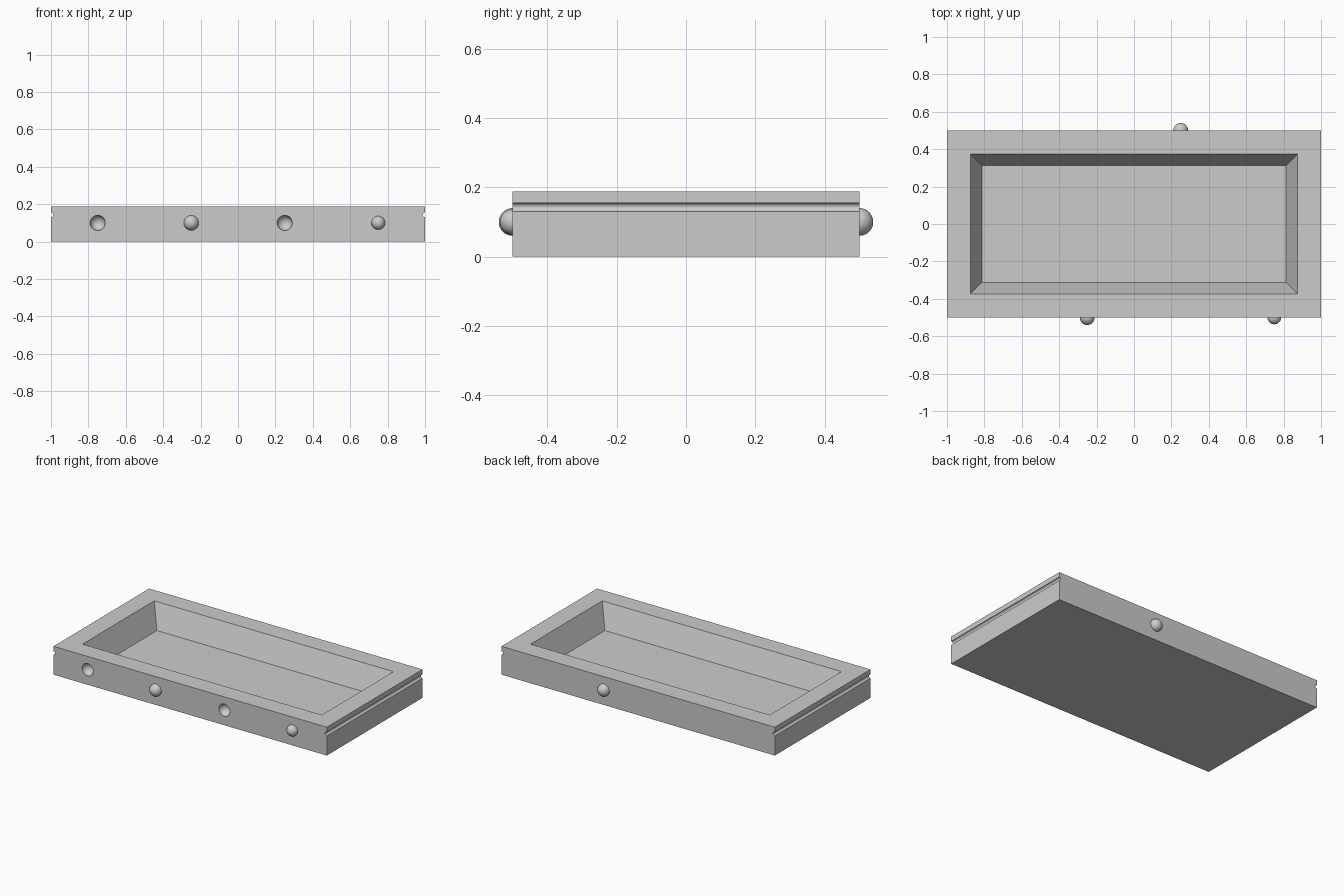
import bpy, bmesh, math
from mathutils import Matrix

if "Cube" in bpy.data.objects:
    bpy.data.objects.remove(bpy.data.objects["Cube"])

HEIGHT, FLOOR = 0.1875, 0.0313
GROOVE_Z, GROOVE_R = 0.1425, 0.0125
PIN_Z = 0.1

grey = bpy.data.materials.new("plain grey")
grey.diffuse_color = (0.6, 0.6, 0.6, 1)
grey.use_nodes = True
grey.node_tree.nodes["Principled BSDF"].inputs["Base Color"].default_value = grey.diffuse_color


def make_object(name, bm):
    bmesh.ops.recalc_face_normals(bm, faces=bm.faces)
    mesh = bpy.data.meshes.new(name)
    bm.to_mesh(mesh)
    bm.free()
    mesh.materials.append(grey)
    obj = bpy.data.objects.new(name, mesh)
    bpy.context.collection.objects.link(obj)
    return obj


def sphere(name, x, y, radius):
    bm = bmesh.new()
    bmesh.ops.create_uvsphere(bm, u_segments=32, v_segments=16, radius=radius,
                              matrix=Matrix.Translation((x, y, PIN_Z)))
    return bm, name


def smooth(obj):
    bpy.ops.object.select_all(action='DESELECT')
    obj.select_set(True)
    bpy.context.view_layer.objects.active = obj
    bpy.ops.object.shade_smooth_by_angle(angle=math.radians(30))


# Tray block: end profile with a round groove on each end, extruded front to back
half = [(1, 0)]
for i in range(13):
    a = math.pi * i / 12
    half.append((1 - GROOVE_R * math.sin(a), GROOVE_Z - GROOVE_R * math.cos(a)))
half.append((1, HEIGHT))
profile = half + [(-x, z) for x, z in reversed(half)]
bm = bmesh.new()
face = bm.faces.new([bm.verts.new((x, -0.5, z)) for x, z in profile])
ext = bmesh.ops.extrude_face_region(bm, geom=[face])
bmesh.ops.translate(bm, vec=(0, 1, 0),
                    verts=[v for v in ext["geom"] if isinstance(v, bmesh.types.BMVert)])
tray = make_object("tray", bm)

# Pocket cutter: tapered box, walls continued a little above the rim
slope = 0.0625 / (HEIGHT - FLOOR)
bm = bmesh.new()
bmesh.ops.create_cube(bm, size=2)
for v in bm.verts:
    z = HEIGHT + 0.05 if v.co.z > 0 else FLOOR
    grow = slope * (z - FLOOR)
    v.co = (v.co.x * (0.8125 + grow), v.co.y * (0.3125 + grow), z)
cutters = [make_object("pocket_cutter", bm)]

# Round sockets in the front face
for i, x in enumerate((-0.75, 0.25)):
    bm, name = sphere(f"socket_cutter_{i + 1}", x, -0.5, 0.0405)
    cutters.append(make_object(name, bm))

for cutter in cutters:
    mod = tray.modifiers.new(cutter.name, 'BOOLEAN')
    mod.operation = 'DIFFERENCE'
    mod.solver = 'EXACT'
    mod.object = cutter
bpy.context.view_layer.objects.active = tray
for mod in list(tray.modifiers):
    bpy.ops.object.modifier_apply(modifier=mod.name)
for cutter in cutters:
    bpy.data.objects.remove(cutter)
smooth(tray)

# Half-round locating pins on the front and back faces
for name, x, side, radius in (("front_pin_left", -0.25, -1, 0.04),
                              ("front_pin_right", 0.75, -1, 0.0365),
                              ("back_pin", 0.25, 1, 0.04)):
    bm, name = sphere(name, x, side * 0.5, radius)
    bmesh.ops.bisect_plane(bm, geom=bm.verts[:] + bm.edges[:] + bm.faces[:],
                           plane_co=(0, side * 0.5, 0), plane_no=(0, -side, 0),
                           clear_outer=True)
    smooth(make_object(name, bm))
